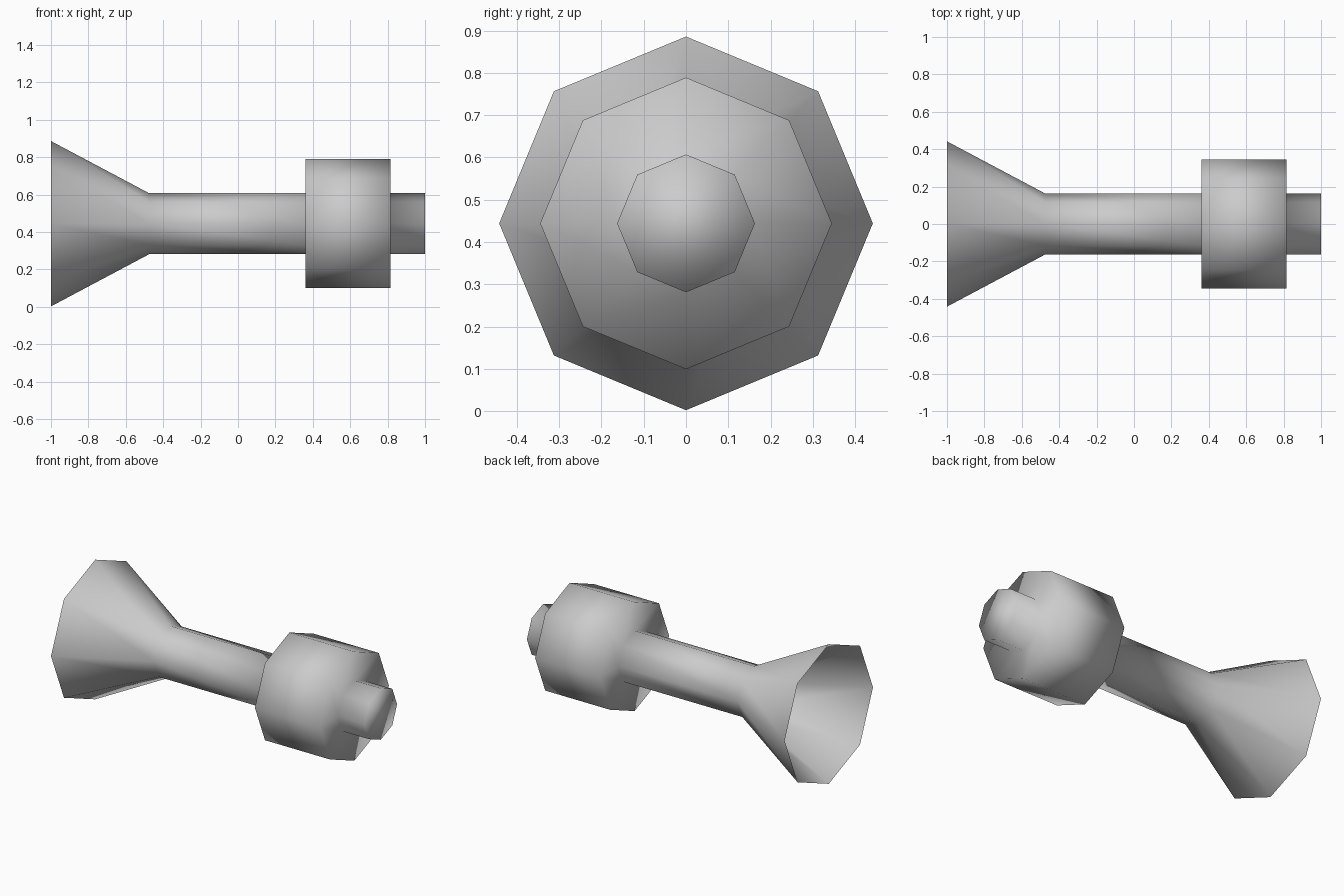
import bpy, bmesh, math

cube = bpy.data.objects.get("Cube")
if cube:
    bpy.data.objects.remove(cube, do_unlink=True)

SIDES = 8
AXIS_Z = 0.444

# One plain grey for the whole model
grey = bpy.data.materials.new("plain_grey")
grey.use_nodes = True
colour = (0.6, 0.6, 0.6, 1.0)
grey.diffuse_color = colour
grey.node_tree.nodes["Principled BSDF"].inputs["Base Color"].default_value = colour

# Profile along x: (position, radius) from the open flare to the closed tip
profile = [
    (-1.0, 0.442),    # open flare rim
    (-0.475, 0.163),  # flare meets shaft
    (0.36, 0.163),    # shaft meets collar
    (0.36, 0.345),
    (0.815, 0.345),
    (0.815, 0.163),   # collar meets tip
    (1.0, 0.163),
]


def ring(bm, x, radius):
    angles = [2 * math.pi * i / SIDES for i in range(SIDES)]
    return [bm.verts.new((x, radius * math.cos(a), AXIS_Z + radius * math.sin(a)))
            for a in angles]


# Turned body: neighbouring rings joined by quads, far end capped
bm = bmesh.new()
rings = [ring(bm, x, r) for x, r in profile]
for a, b in zip(rings, rings[1:]):
    for i in range(SIDES):
        j = (i + 1) % SIDES
        bm.faces.new((a[i], a[j], b[j], b[i]))
bm.faces.new(rings[-1])
bm.normal_update()

# Make the tip cap face +x and everything else agree with it
if bm.faces[:][-1].normal.x < 0:
    bm.faces[:][-1].normal_flip()
bm.normal_update()
for f in bm.faces:
    c = f.calc_center_median()
    c.z -= AXIS_Z
    radial = f.normal.y * c.y + f.normal.z * c.z
    if radial < -1e-4:
        f.normal_flip()
    elif abs(radial) < 1e-4:
        outward = 1 if c.x > 0.5 else -1
        if f.normal.x * outward < 0:
            f.normal_flip()
for f in bm.faces:
    f.smooth = True

mesh = bpy.data.meshes.new("flared_shaft_with_collar")
bm.to_mesh(mesh)
bm.free()
mesh.materials.append(grey)
body = bpy.data.objects.new("flared_shaft_with_collar", mesh)
bpy.context.scene.collection.objects.link(body)
